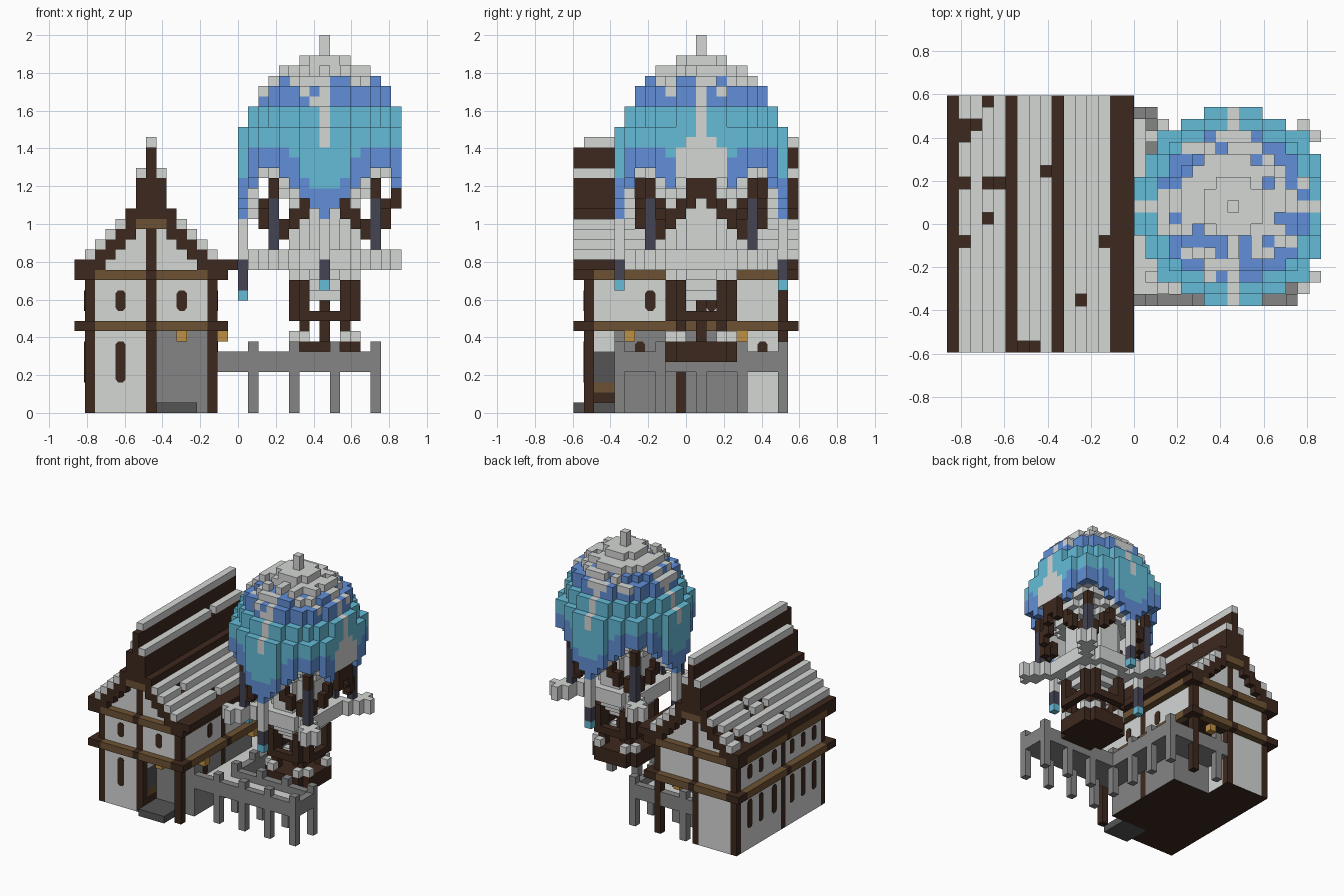
import bpy, bmesh, math, random
from mathutils import Vector

old = bpy.data.objects.get("Cube")
if old:
    bpy.data.objects.remove(old)
random.seed(4)
U = 2 / 37  # one block

COLOURS = {
    "pale_grey": (0.66, 0.68, 0.665), "dark_brown": (0.048, 0.022, 0.013),
    "timber_tan": (0.152, 0.084, 0.033), "stone_grey": (0.235, 0.235, 0.235),
    "dark_stone": (0.09, 0.09, 0.09), "teal": (0.13, 0.5, 0.68),
    "blue": (0.12, 0.275, 0.68), "navy": (0.058, 0.058, 0.09),
    "gold": (0.52, 0.28, 0.055)}
NAMES = list(COLOURS)
MATS = []
for name, rgb in COLOURS.items():
    m = bpy.data.materials.new(name)
    m.use_nodes = True
    m.diffuse_color = (*rgb, 1)
    m.node_tree.nodes["Principled BSDF"].inputs["Base Color"].default_value = (*rgb, 1)
    MATS.append(m)
PALE, BROWN, TAN, STONE, DARK, TEAL, BLUE, NAVY, GOLD = range(len(NAMES))


def finish(name, bm):
    mesh = bpy.data.meshes.new(name)
    for m in MATS:
        mesh.materials.append(m)
    bm.to_mesh(mesh)
    bm.free()
    ob = bpy.data.objects.new(name, mesh)
    bpy.context.scene.collection.objects.link(ob)


def fill(cells, xs, ys, zs, mat):
    for i in range(*xs):
        for j in range(*ys):
            for k in range(*zs):
                cells[i, j, k] = mat


def column(cells, i, j, z0, z1, mat):
    fill(cells, (i, i + 1), (j, j + 1), (z0, z1), mat)


def build(name, cells, under=None):
    """Turn a block dictionary into a mesh of its exposed faces."""
    bm = bmesh.new()
    for (i, j, k), mat in cells.items():
        c = Vector((i + 0.5, j + 0.5, k + 0.5))
        for axis in range(3):
            for s in (-1, 1):
                n = Vector((0, 0, 0))
                n[axis] = s
                if (i + int(n.x), j + int(n.y), k + int(n.z)) in cells:
                    continue
                a, b = Vector((0, 0, 0)), Vector((0, 0, 0))
                a[(axis + 1) % 3] = 0.5
                b[(axis + 2) % 3] = 0.5 * s
                f = bm.faces.new([bm.verts.new((c + n / 2 + p) * U)
                                  for p in (-a - b, a - b, a + b, b - a)])
                f.material_index = under if under is not None and n.z < 0 else mat
    bmesh.ops.remove_doubles(bm, verts=bm.verts, dist=0.0001)
    finish(name, bm)


# House walls: pale upper floor, notched lower floor with a stone core
walls = {}
fill(walls, (-15, -2), (-10, 10), (8, 14), PALE)
fill(walls, (-15, -8), (-10, 10), (0, 8), PALE)
fill(walls, (-8, -2), (-7, 6), (0, 8), STONE)
for k in range(14, 18):  # gable
    inset = k - 13
    fill(walls, (-15 + inset, -2 - inset), (-10, 10), (k, k + 1), PALE)
for j in (-10, 9):  # gable posts
    for i in (-15, -9, -3):
        column(walls, i, j, 0, 18 if i == -9 else 14, BROWN)
for i in (-15, -3):  # side posts
    column(walls, i, -1, 0, 14, BROWN)
for z0, z1, mat in ((0, 2, BROWN), (2, 3, TAN), (3, 6, DARK)):  # porch door
    fill(walls, (-9, -8), (-9, -7), (z0, z1), mat)
build("house_walls", walls, BROWN)

# Timber belts around both floors
belts = {}
for k in (8, 13):
    for i in range(-16, -1):
        for j in range(-11, 11):
            if i in (-16, -2) or j in (-11, 10):
                joint = (i in (-16, -15, -9, -3, -2) and j in (-11, 10)) or \
                        (j in (-11, -10, -1, 9, 10) and i in (-16, -2))
                belts[i, j, k] = BROWN if joint else TAN
build("timber_belts", belts)

# Stepped roof: brown boards capped with pale rows
TOPS = [27, 24, 20, 19, 18, 17, 16, 15, 15]
GAPS = [(-13, 10), (-15, 7), (-15, 8), (-14, 8), (-13, 3), (-12, 3), (-15, 3), (-8, 4),
        (-13, 0), (-15, -2), (-3, -2), (-5, -7), (-10, -11), (-9, -11)]
roof = {}
for i in range(-16, 0):
    d = abs(i + 9)
    top = TOPS[d]
    low = {0: 18, 1: 18, 2: 17, 7: 13, 8: 14}.get(d, top - 3)
    fill(roof, (i, i + 1), (-11, 11), (low, top), BROWN)
    if d not in (2, 7, 8):
        for j in range(-11, 11):
            if (i, j) in GAPS:
                del roof[i, j, top - 1]
            else:
                roof[i, j, top - 1] = PALE
for j in (-11, 10):
    fill(roof, (-10, -7), (j, j + 1), (18, 19), TAN)
build("roof", roof)


# Narrow windows with clipped corners, as thin plates on the walls
def window(bm, centre, z0, z1, side):
    pts = [(-0.5, z0 + 0.3), (-0.25, z0), (0.25, z0), (0.5, z0 + 0.3),
           (0.5, z1 - 0.3), (0.25, z1), (-0.25, z1), (-0.5, z1 - 0.3)]
    n = Vector(side)
    across = Vector((-n.y, n.x, 0))
    rings = []
    for out in (0, 0.06):
        rings.append([bm.verts.new((Vector(centre) + across * u + n * out
                                    + Vector((0, 0, z))) * U) for u, z in pts])
    bm.faces.new(rings[1])
    for q in range(8):
        r = (q + 1) % 8
        bm.faces.new((rings[0][q], rings[0][r], rings[1][r], rings[1][q]))


bm = bmesh.new()
window(bm, (-11.5, -10, 0), 3, 7, (0, -1, 0))
for x in (-11.5, -5.5):
    window(bm, (x, -10, 0), 10, 12, (0, -1, 0))
for y in (-7.5, -5, -2.5, 1.5, 4.5, 7):
    window(bm, (-15, y, 0), 3, 7, (-1, 0, 0))
    window(bm, (-15, y, 0), 10, 12, (-1, 0, 0))
for y in (-3.5, 2.5):
    window(bm, (-2, y, 0), 10, 12, (1, 0, 0))
window(bm, (-8, 7.5, 0), 5, 7, (1, 0, 0))
window(bm, (-2, -4.5, 0), 5, 7, (1, 0, 0))
for f in bm.faces:
    f.material_index = BROWN
finish("windows", bm)

# Porch step and hanging lanterns
step = {}
fill(step, (-8, -4), (-11, -7), (0, 1), DARK)
build("porch_step", step)
build("lanterns", {p: GOLD for p in ((-6, -10, 7), (-2, -6, 7), (-2, 5, 7), (-6, 9, 7))})

# Raised stone deck, wrapping from the front side to the rear corner
deck = {}
fill(deck, (-2, 14), (-7, -2), (4, 5), PALE)
fill(deck, (-2, 2), (-2, 10), (4, 5), PALE)
fill(deck, (-8, -2), (6, 10), (4, 5), PALE)
for xs, ys in (((-2, 14), (-7, -6)), ((13, 14), (-7, -2)), ((2, 14), (-3, -2)),
               ((1, 2), (-3, 10)), ((-8, 2), (9, 10))):
    fill(deck, xs, ys, (4, 6), STONE)
posts = [(i, j) for i in (1, 5, 9, 13) for j in (-7, -3)]
posts += [(1, 1), (1, 5), (1, 9), (-3, 9), (-7, 9)]
for i, j in posts:
    column(deck, i, j, 0, 7, STONE)
column(deck, -3, 9, 0, 8, BROWN)
build("deck", deck, STONE)

# Balloon canopy around the centre block (CX, CY)
CX, CY = 8, 1


def radius(k):
    for limit, r in ((28, 8.5), (30, 7.6), (32, 6.6), (33, 5.6), (34, 4.6), (35, 2.6)):
        if k < limit:
            return r
    return 0.5 if k < 37 else -1


def hem(x, y, r):
    """Scalloped lower edge, low on the four sides; raised on the cut side."""
    if x == 7 and abs(y) < 3:
        return 23
    c = max(abs(x), abs(y)) / max(r, 0.1)
    return 23.4 - 4.4 * ((c - 0.707) / 0.293) ** 3


canopy = {}
for k in range(16, 37):
    R = radius(k)
    speckle = {30: 0.05, 31: 0.3, 32: 0.65}.get(k, 0 if k < 33 else 1)
    for x in range(-8, 8):  # the far side is cut flat
        for y in range(-8, 9):
            r = math.hypot(x, y)
            low = hem(x, y, r)
            if r > R or (k < 25 and (r < 6.9 or k < low)):
                continue
            rim = max(math.hypot(abs(x) + 1, y), math.hypot(x, abs(y) + 1)) > R
            skin = rim or r > radius(k + 1)
            cut = x == 7 and abs(y) < 3 and k < (26 if abs(y) == 2 else 27)
            stripe = k >= 26 and (x == 0 or y == 0)
            if k in (32, 33) and skin and not stripe and random.random() < 0.25:
                continue  # dents in the lumpy crown
            mat = BLUE if 30 <= k < 33 else PALE
            if (skin or x == 7) and not cut:
                mat = TEAL if k < 30 else BLUE
                if k < low + 2.5:
                    mat = BLUE
                if random.random() < speckle or stripe:
                    mat = PALE
            canopy[CX + x, CY + y, k] = mat
build("balloon_canopy", canopy)

# Hanging tails on three sides
tails = {}
for i, j, low in ((0, CY, 11), (CX, -7, 12), (CX, 9, 12)):
    column(tails, i, j, low, low + 1, TEAL)
    column(tails, i, j, low + 1, 15, NAVY)
    column(tails, i, j, 15, 19, PALE)
build("tails", tails)

# Diagonal rods, joined on each side by a pointed brown brace
rods = {}
BRACE = [(7, 0, 21, 23), (7, 1, 20, 23), (6, 2, 19, 21), (6, 3, 18, 20), (5, 4, 17, 19)]
for sx in (-1, 1):
    for sy in (-1, 1):
        column(rods, CX + sx * 5, CY + sy * 5, 16, 21, NAVY)
        column(rods, CX + sx * 5, CY + sy * 5, 21, 23, BROWN)
        for x, y, z0, z1 in BRACE:
            column(rods, CX + sx * x, CY + sy * y, z0, z1, BROWN)
            column(rods, CX + sx * y, CY + sy * x, z0, z1, BROWN)
build("rods_and_braces", {p: m for p, m in rods.items() if p not in canopy})

# Pale core flaring up into the canopy, with four diagonal fins
core = {}
CORE = [1.5, 2.6, 3.2, 4.5, 4.5, 3.6, 3.6, 3.6, 3.6, 3.6, 4.5, 5.4, 6.7, 7.6]
for n, R in enumerate(CORE):
    for x in range(-7, 8):
        for y in range(-7, 8):
            if math.hypot(x, y) <= R:
                core[CX + x, CY + y, 11 + n] = PALE
FIN = [(3, 3), (4, 3), (4, 4), (5, 4), (5, 5), (6, 5), (5, 6), (6, 6), (7, 6), (6, 7)]
for sx in (-1, 1):
    for sy in (-1, 1):
        for x, y in FIN:
            column(core, CX + sx * x, CY + sy * y, 14, 16, PALE)
build("core_and_fins", {p: m for p, m in core.items()
                        if p not in canopy and p not in rods})

# Gondola: octagonal base, open frame and pale corner blocks
gondola = {}
for x in range(-3, 4):
    for y in range(-3, 4):
        i, j, r = CX + x, CY + y, math.hypot(x, y)
        if r <= 3.7:
            column(gondola, i, j, 5, 7, BROWN)
            if r > 2.5:
                gondola[i, j, 9] = BROWN
        if abs(x) == 2 and abs(y) == 2:
            column(gondola, i, j, 7, 13, BROWN)
        if max(abs(x), abs(y)) == 3 and min(abs(x), abs(y)) == 2:
            gondola[i, j, 7] = PALE
            column(gondola, i, j, 10, 13, BROWN)
column(gondola, CX, CY, 7, 11, BROWN)
build("gondola", gondola)
